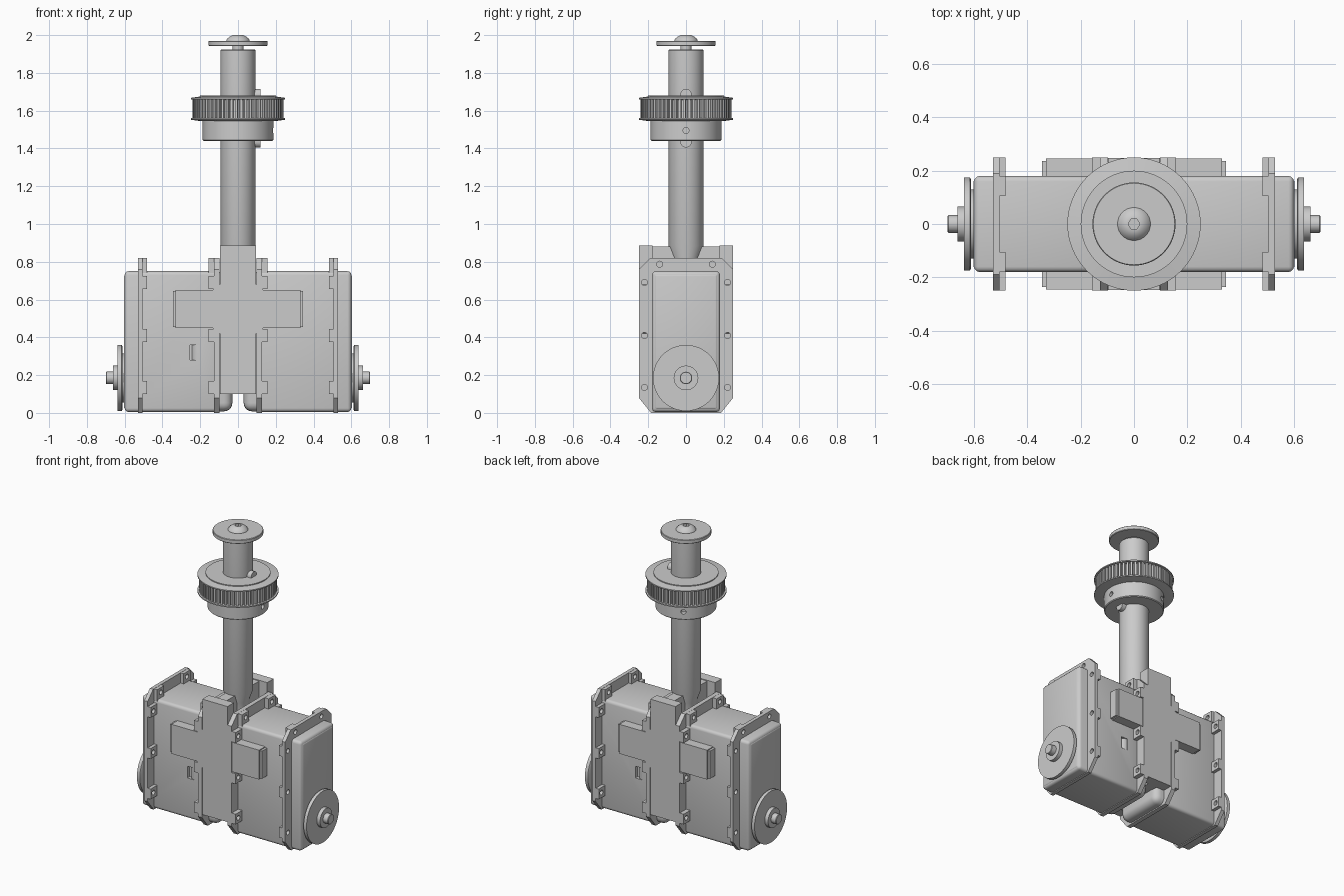
import bpy, bmesh
from math import sin, cos, pi, radians
from mathutils import Matrix

if "Cube" in bpy.data.objects:
    bpy.data.objects.remove(bpy.data.objects["Cube"])


def finish(name, bm, turn=0.0):
    bmesh.ops.recalc_face_normals(bm, faces=bm.faces)
    if turn:
        bm.transform(Matrix.Rotation(turn, 4, 'Z'))
    me = bpy.data.meshes.new(name)
    bm.to_mesh(me)
    bm.free()
    ob = bpy.data.objects.new(name, me)
    bpy.context.collection.objects.link(ob)
    return ob


def add_box(bm, x, y, z, bevel=0.0, seg=3):
    size = [b - a for a, b in (x, y, z)]
    mid = [(a + b) / 2 for a, b in (x, y, z)]
    m = Matrix.Translation(mid) @ Matrix.Diagonal((*size, 1))
    vs = bmesh.ops.create_cube(bm, size=1, matrix=m)['verts']
    if bevel:
        edges = list({e for v in vs for e in v.link_edges})
        bmesh.ops.bevel(bm, geom=edges, offset=bevel, segments=seg,
                        profile=0.5, affect='EDGES')


def add_prism(bm, pts, a, b, axis):
    """Extrude a 2D outline from a to b along an axis."""
    put = {'x': lambda p, d: (d, p[0], p[1]),
           'y': lambda p, d: (p[0], d, p[1]),
           'z': lambda p, d: (p[0], p[1], d)}[axis]
    lo = [bm.verts.new(put(p, a)) for p in pts]
    hi = [bm.verts.new(put(p, b)) for p in pts]
    bm.faces.new(lo)
    bm.faces.new(hi)
    n = len(pts)
    for i in range(n):
        j = (i + 1) % n
        bm.faces.new((lo[i], lo[j], hi[j], hi[i]))


def ring(r, n, cx=0.0, cy=0.0):
    return [(cx + r * cos(2 * pi * i / n), cy + r * sin(2 * pi * i / n)) for i in range(n)]


def lathe(name, prof, n=48, matrix=None, turn=0.0):
    """Closed solid of revolution from (radius, height) pairs."""
    bm = bmesh.new()
    loops = [[bm.verts.new((x, y, z)) for x, y in ring(r, n)] for r, z in prof]
    for lo, hi in zip(loops, loops[1:]):
        for i in range(n):
            j = (i + 1) % n
            bm.faces.new((lo[i], lo[j], hi[j], hi[i]))
    bm.faces.new(loops[0])
    bm.faces.new(loops[-1])
    if matrix:
        bm.transform(matrix)
    return finish(name, bm, turn)


def cut(ob, bm):
    """Subtract a helper mesh and bake the result."""
    tool = finish('cutter', bm)
    tool.hide_render = True
    mod = ob.modifiers.new('cut', 'BOOLEAN')
    mod.object, mod.operation, mod.solver, mod.use_self = tool, 'DIFFERENCE', 'EXACT', True
    dg = bpy.context.evaluated_depsgraph_get()
    me = bpy.data.meshes.new_from_object(ob.evaluated_get(dg))
    ob.modifiers.clear()
    ob.data = me
    bpy.data.objects.remove(tool)


# Gearboxes: built on +x, the second one turned half a revolution
FLANGE = [(-.185, 0), (.185, 0), (.25, .08), (.25, .76), (.19, .82),
          (-.19, .82), (-.25, .76), (-.25, .08)]
SIDE_HOLES = (.135, .41, .69)
for side, turn in (('right', 0.0), ('left', pi)):
    # main casing with a small recessed window
    bm = bmesh.new()
    add_box(bm, (.10, .60), (-.18, .18), (.005, .75), .02)
    casing = finish(side + '_casing', bm, turn)
    bm = bmesh.new()
    add_box(bm, (.205, .255), (.155, .2), (.28, .36))
    bm.transform(Matrix.Rotation(turn, 4, 'Z'))
    cut(casing, bm)
    # raised panel on the outer cover
    bm = bmesh.new()
    add_box(bm, (.55, .603), (-.168, .168), (.018, .735), .012)
    finish(side + '_cover_panel', bm, turn)
    # rounded inner cover
    bm = bmesh.new()
    add_box(bm, (.03, .25), (-.176, .176), (.008, .746), .045, 5)
    finish(side + '_inner_cover', bm, turn)
    # flanges with screw bosses and through holes
    for label, a, b, c in (('outer', .505, .53, .482), ('inner', .097, .127, .157)):
        bm = bmesh.new()
        add_prism(bm, FLANGE, a, b, 'x')
        t = sorted((c, a + .01 if c < a else b - .01))
        for s in (-1, 1):
            ya, yb = sorted((s * .17, s * .249))
            for z in SIDE_HOLES:
                add_box(bm, t, (ya, yb), (z - .035, z + .035))
            ya, yb = sorted((s * .105, s * .18))
            add_box(bm, t, (ya, yb), (.74, .819))
        flange = finish(side + '_' + label + '_flange', bm, turn)
        bm = bmesh.new()
        for s in (-1, 1):
            for y, z in [(.22, h) for h in SIDE_HOLES] + [(.14, .787)]:
                add_prism(bm, ring(.016, 16, s * y, z), -.8, .8, 'x')
        cut(flange, bm)
    # output hub: disc and stepped axle
    lathe(side + '_output_hub',
          [(.13, .59), (.13, .612), (.168, .612), (.175, .616), (.175, .638), (.065, .638),
           (.065, .663), (.033, .663), (.033, .697), (.03, .70)], 48,
          Matrix.Translation((0, 0, .185)) @ Matrix.Rotation(radians(90), 4, 'Y'), turn)
    # stepped side boxes, front and back
    bm = bmesh.new()
    for s in (-1, 1):
        for x1, y1, g in ((.33, .245, 0), (.345, .236, .006)):
            ya, yb = sorted((s * .17, s * y1))
            add_box(bm, (.12, x1), (ya, yb), (.45 + g, .65 - g))
    finish(side + '_side_boxes', bm, turn)

# Centre bracket: front and back uprights with a web between
half = [(.095, .10), (.095, .42), (.135, .45), (.135, .65), (.095, .68), (.095, .885)]
outline = half + [(-x, z) for x, z in reversed(half)]
bm = bmesh.new()
for s in (-1, 1):
    ya, yb = sorted((s * .178, s * .248))
    add_prism(bm, outline, ya, yb, 'y')
finish('bracket_uprights', bm)
bm = bmesh.new()
add_box(bm, (-.035, .035), (-.19, .19), (.10, .88))
finish('bracket_web', bm)

# Main shaft with tapered foot
lathe('shaft', [(.07, .72), (.07, .82), (.093, .885), (.093, 1.918), (.088, 1.925)], 40)

# Key with rounded ends
bm = bmesh.new()
key = [(.03 * cos(pi * i / 10), 1.685 + .03 * sin(pi * i / 10)) for i in range(11)]
key += [(-y, 3.12 - z) for y, z in key]
add_prism(bm, key, .06, .12, 'x')
finish('shaft_key', bm)

# Pulley collar with set screw holes
collar = lathe('pulley_collar', [(.182, 1.44), (.187, 1.445), (.187, 1.56)], 64)
bm = bmesh.new()
for ang in (0, 2 * pi / 3):
    part = bmesh.new()
    add_prism(part, ring(.016, 16, 0, 1.495), .15, .22, 'x')
    part.transform(Matrix.Rotation(ang, 4, 'Z'))
    tmp = bpy.data.meshes.new('tmp')
    part.to_mesh(tmp)
    part.free()
    bm.from_mesh(tmp)
    bpy.data.meshes.remove(tmp)
cut(collar, bm)

# Toothed rim between two flanges
bm = bmesh.new()
N = 60
teeth = []
for i in range(N):
    for f, r in ((0, .222), (.3, .222), (.4, .24), (.9, .24)):
        a = 2 * pi * (i + f) / N
        teeth.append((r * cos(a), r * sin(a)))
add_prism(bm, teeth, 1.555, 1.665, 'z')
finish('pulley_teeth', bm)
lathe('pulley_lower_flange', [(.20, 1.545), (.25, 1.552), (.25, 1.56), (.2, 1.564)], 64)
lathe('pulley_upper_flange', [(.2, 1.656), (.25, 1.66), (.25, 1.668), (.2, 1.675),
                              (.2, 1.681)], 64)

# End washer and button head screw with hex socket
lathe('end_screw_neck', [(.03, 1.91), (.03, 1.95)], 24)
lathe('end_washer', [(.153, 1.943), (.156, 1.946), (.156, 1.967), (.153, 1.97)], 64)
head = lathe('end_screw_head', [(.062, 1.965), (.062, 1.972), (.055, 1.983), (.042, 1.993),
                                (.028, 2.0)], 32)
bm = bmesh.new()
add_prism(bm, ring(.022, 6), 1.98, 2.05, 'z')
cut(head, bm)

# Smooth round surfaces, keep edges crisp
bpy.ops.object.select_all(action='DESELECT')
for ob in bpy.data.objects:
    ob.select_set(True)
    bpy.context.view_layer.objects.active = ob
bpy.ops.object.shade_smooth_by_angle(angle=radians(30))
